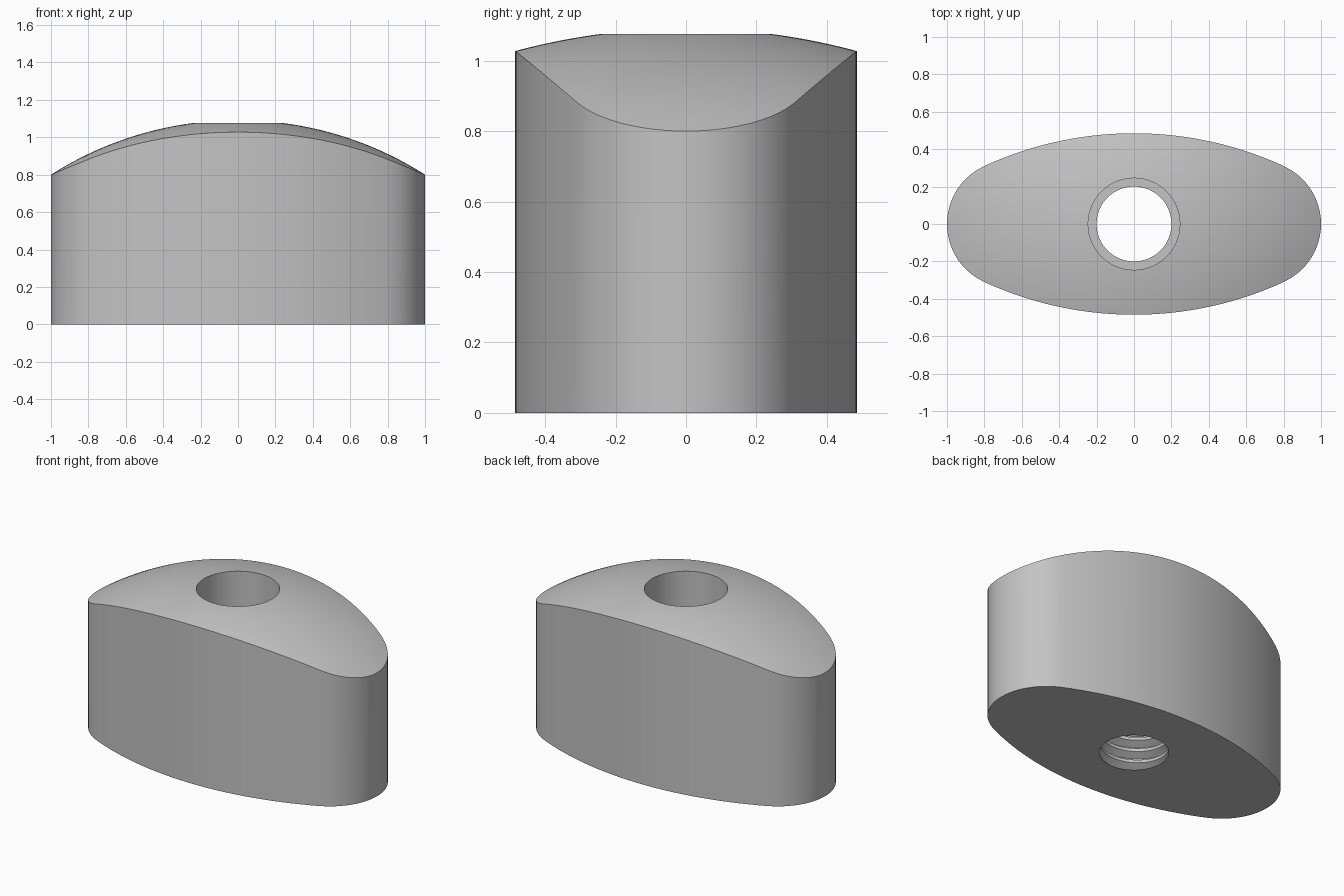
import bpy
import bmesh
from math import sin, cos, tau, sqrt, radians

cube = bpy.data.objects.get("Cube")
if cube:
    bpy.data.objects.remove(cube, do_unlink=True)

SEGMENTS = 192
DOME_R, DOME_Z = 1.86, -0.768
BORE_R, HOLE_R = 0.245, 0.2
THREAD_TOP, PITCH = 0.55, 0.075


def outline_radius(a):
    """Oval made of two tight end arcs and two tangent long side arcs."""
    c, s = abs(cos(a)), abs(sin(a))
    if s * 0.8 < c * 0.31:
        return 0.66 * c + sqrt(0.34 ** 2 - (0.66 * s) ** 2)
    return -1.431 * s + sqrt(1.916 ** 2 - (1.431 * c) ** 2)


def dome_height(r):
    return DOME_Z + sqrt(DOME_R ** 2 - r * r)


def add_ring(bm, radius, height):
    """Ring of vertices; radius and height are functions of the angle."""
    ring = []
    for i in range(SEGMENTS):
        a = tau * i / SEGMENTS
        r = radius(a)
        ring.append(bm.verts.new((r * cos(a), r * sin(a), height(r))))
    return ring


def bridge(bm, lower, upper):
    for i in range(len(lower)):
        j = (i + 1) % len(lower)
        bm.faces.new((lower[i], lower[j], upper[j], upper[i]))


bm = bmesh.new()

# Underside, oval wall, domed top, straight bore and step
rings = [add_ring(bm, lambda a: HOLE_R, lambda r: 0),
         add_ring(bm, outline_radius, lambda r: 0)]
DOME_STEPS = 16
for k in range(DOME_STEPS + 1):
    t = k / DOME_STEPS
    rings.append(add_ring(
        bm, lambda a: outline_radius(a) * (1 - t) + BORE_R * t, dome_height))
rings.append(add_ring(bm, lambda a: BORE_R, lambda r: THREAD_TOP))
rings.append(add_ring(bm, lambda a: HOLE_R, lambda r: THREAD_TOP))
for lower, upper in zip(rings, rings[1:]):
    bridge(bm, lower, upper)

# Helical thread: crest, groove flank, groove root, flank
profile = [(0, HOLE_R), (0.25, HOLE_R), (0.58, BORE_R), (0.67, BORE_R)]
rows = []
turns = int(THREAD_TOP / PITCH) + 2
for turn in range(-1, turns):
    for offset, radius in profile:
        row = []
        for i in range(SEGMENTS + 1):
            a = tau * i / SEGMENTS
            z = PITCH * (turn + offset + i / SEGMENTS)
            r = radius if 0 < z < THREAD_TOP else HOLE_R
            z = min(max(z, 0), THREAD_TOP)
            row.append(bm.verts.new((r * cos(a), r * sin(a), z)))
        rows.append(row)
for lower, upper in zip(rows, rows[1:]):
    for i in range(SEGMENTS):
        bm.faces.new((lower[i], lower[i + 1], upper[i + 1], upper[i]))

bmesh.ops.remove_doubles(bm, verts=bm.verts, dist=0.00002)
bmesh.ops.dissolve_degenerate(bm, edges=bm.edges, dist=0.00002)
bmesh.ops.recalc_face_normals(bm, faces=bm.faces)

mesh = bpy.data.meshes.new("domed_oval_nut")
bm.to_mesh(mesh)
bm.free()
nut = bpy.data.objects.new("domed_oval_nut", mesh)
bpy.context.collection.objects.link(nut)

# Plain grey finish
grey = bpy.data.materials.new("plain_grey")
grey.use_nodes = True
colour = (0.55, 0.55, 0.55, 1)
grey.diffuse_color = colour
grey.node_tree.nodes["Principled BSDF"].inputs["Base Color"].default_value = colour
mesh.materials.append(grey)

bpy.ops.object.select_all(action="DESELECT")
nut.select_set(True)
bpy.context.view_layer.objects.active = nut
bpy.ops.object.shade_smooth_by_angle(angle=radians(25))
